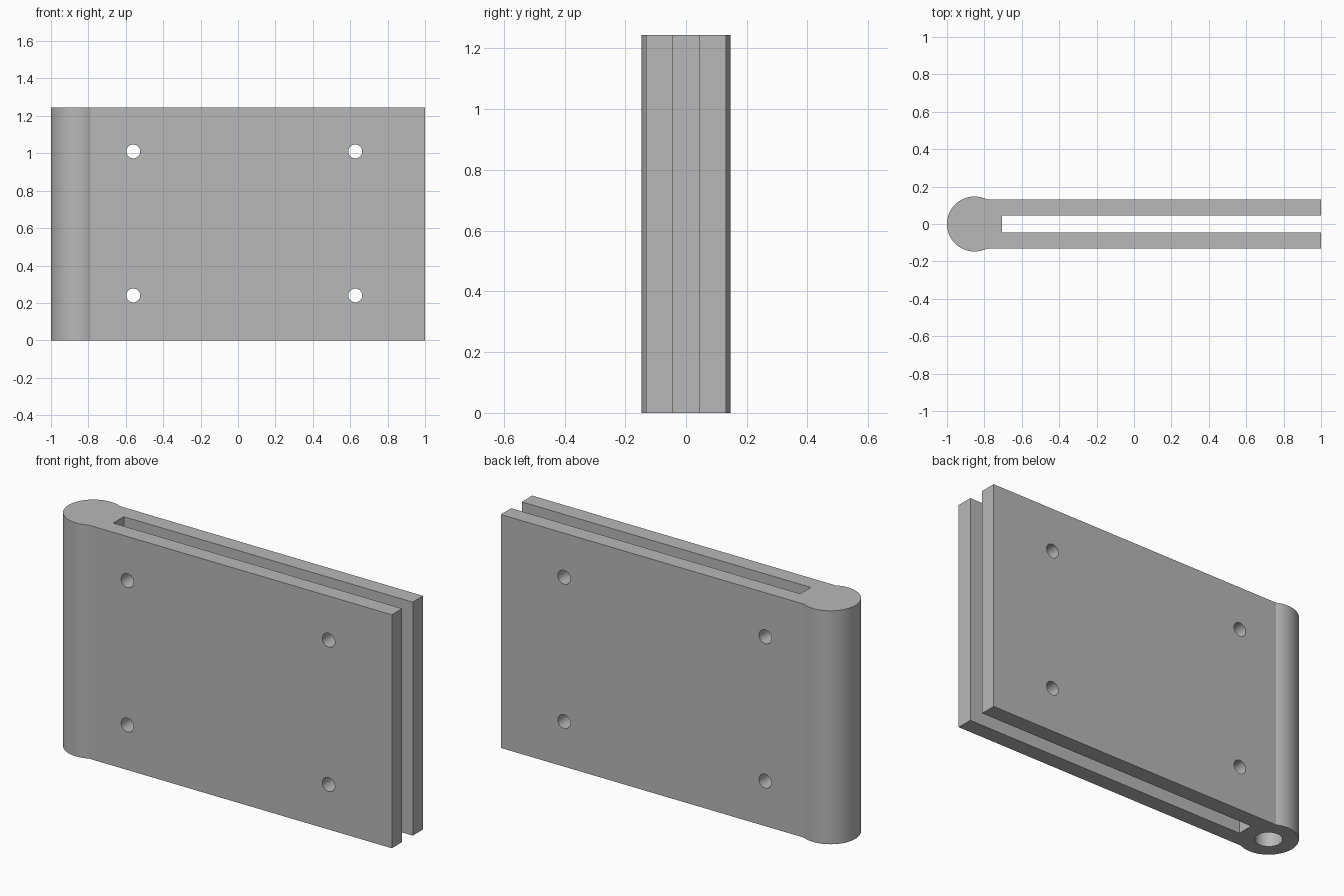
import bpy, bmesh
from math import sin, cos, asin, pi, radians

cube = bpy.data.objects.get("Cube")
if cube:
    bpy.data.objects.remove(cube, do_unlink=True)

HEIGHT = 1.245
BARREL_X, BARREL_R = -0.853, 0.147
LEAF_OUT, LEAF_IN = 0.132, 0.0445   # outer and inner face of each leaf
SLOT_X = -0.705

grey = bpy.data.materials.new("plain grey")
grey.use_nodes = True
colour = (0.48, 0.48, 0.48, 1)
grey.diffuse_color = colour
grey.node_tree.nodes["Principled BSDF"].inputs["Base Color"].default_value = colour

# Hinge body: round barrel flowing into two parallel leaves, extruded upward
start = asin(LEAF_OUT / BARREL_R)
steps = 56
outline = [(1, LEAF_OUT)]
for i in range(steps + 1):
    a = start + (2 * pi - 2 * start) * i / steps
    outline.append((BARREL_X + BARREL_R * cos(a), BARREL_R * sin(a)))
outline += [(1, -LEAF_OUT), (1, -LEAF_IN), (SLOT_X, -LEAF_IN),
            (SLOT_X, LEAF_IN), (1, LEAF_IN)]

bm = bmesh.new()
base = bm.faces.new([bm.verts.new((x, y, 0)) for x, y in outline])
top = bmesh.ops.extrude_face_region(bm, geom=[base])
bmesh.ops.translate(bm, vec=(0, 0, HEIGHT),
                    verts=[v for v in top["geom"] if isinstance(v, bmesh.types.BMVert)])
bmesh.ops.recalc_face_normals(bm, faces=bm.faces)
mesh = bpy.data.meshes.new("hinge_body")
bm.to_mesh(mesh)
bm.free()
mesh.materials.append(grey)
body = bpy.data.objects.new("hinge_body", mesh)
bpy.context.collection.objects.link(body)


def drill(radius, depth, location, rotation=(0, 0, 0)):
    """Cut a round hole in the body."""
    bpy.ops.mesh.primitive_cylinder_add(vertices=32, radius=radius, depth=depth,
                                        location=location, rotation=rotation)
    cutter = bpy.context.object
    cutter.name = "hole_cutter"
    cutter.hide_render = True
    cutter.data.materials.append(grey)
    cut = body.modifiers.new("hole", 'BOOLEAN')
    cut.operation = 'DIFFERENCE'
    cut.solver = 'EXACT'
    cut.object = cutter
    bpy.ops.object.select_all(action='DESELECT')
    bpy.context.view_layer.objects.active = body
    body.select_set(True)
    bpy.ops.object.modifier_apply(modifier=cut.name)
    bpy.data.objects.remove(cutter, do_unlink=True)


# Screw holes through both leaves
for x in (-0.56, 0.627):
    for z in (0.24, 1.01):
        drill(0.037, 0.6, (x, 0, z), (radians(90), 0, 0))

# Blind pin hole in the underside of the barrel
PIN_DEPTH = 0.9
drill(0.068, PIN_DEPTH * 2, (BARREL_X, 0, 0))

bpy.ops.object.shade_smooth_by_angle(angle=radians(20))
